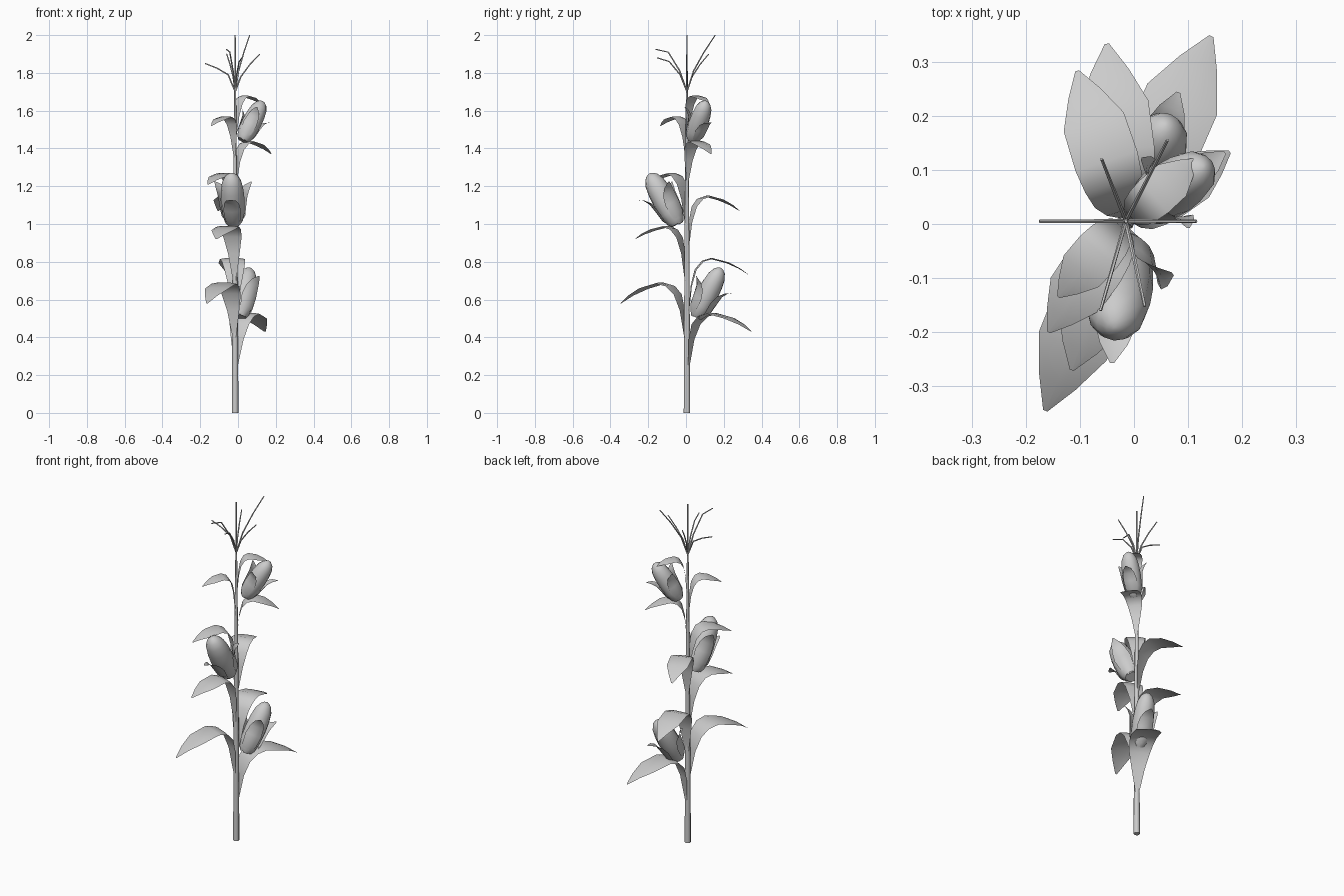
import bpy, math
from mathutils import Vector

if "Cube" in bpy.data.objects:
    bpy.data.objects.remove(bpy.data.objects["Cube"])

SX, SY = -0.015, 0.005          # stalk position


def make(name, verts, faces, angle=50):
    me = bpy.data.meshes.new(name)
    me.from_pydata([tuple(v) for v in verts], [], faces)
    me.update()
    ob = bpy.data.objects.new(name, me)
    bpy.context.collection.objects.link(ob)
    bpy.ops.object.select_all(action='DESELECT')
    ob.select_set(True)
    bpy.context.view_layer.objects.active = ob
    bpy.ops.object.shade_smooth_by_angle(angle=math.radians(angle))
    return ob


def frame(axis, hint):
    # two perpendicular directions, the first leaning towards the hint
    u = (hint - axis * hint.dot(axis)).normalized()
    return u, axis.cross(u)


def tube(name, pts, radii, sides, hint=Vector((1, 0, 0))):
    pts = [Vector(p) for p in pts]
    verts, faces, n = [], [], len(pts)
    for i, p in enumerate(pts):
        d = (pts[min(i + 1, n - 1)] - pts[max(i - 1, 0)]).normalized()
        u, v = frame(d, hint)
        for k in range(sides):
            a = 2 * math.pi * k / sides
            verts.append(p + (u * math.cos(a) + v * math.sin(a)) * radii[i])
    for i in range(n - 1):
        for k in range(sides):
            a, b = i * sides + k, i * sides + (k + 1) % sides
            faces.append((a, b, b + sides, a + sides))
    faces.append(tuple(reversed(range(sides))))
    faces.append(tuple(range((n - 1) * sides, n * sides)))
    return make(name, verts, faces)


def sheet(name, rows):
    c = len(rows[0])
    faces = [(i * c + j, i * c + j + 1, (i + 1) * c + j + 1, (i + 1) * c + j)
             for i in range(len(rows) - 1) for j in range(c - 1)]
    return make(name, [p for r in rows for p in r], faces, 80)


def leaf(name, z0, zpeak, tip, width):
    # arched blade: rises along the stalk, bends over and droops to the tip
    tx, ty, tz = tip
    d = Vector((tx - SX, ty - SY, 0))
    reach = d.length
    d.normalize()
    side = Vector((-d.y, d.x, 0))
    rise, drop = zpeak - z0, zpeak - tz
    prof = [(0.03, z0, 0.14), (0.07, z0 + .5 * rise, 0.5),
            (0.14, z0 + .8 * rise, 0.78), (0.25, z0 + .95 * rise, 0.92),
            (0.40, zpeak, 1.0), (0.66, zpeak - .25 * drop, 0.97),
            (0.85, zpeak - .6 * drop, 0.52), (1.0, tz, 0.06)]
    rows = []
    for r, z, w in prof:
        c = Vector((SX, SY, z)) + d * r * reach
        h = w * width / 2
        sag = Vector((0, 0, -0.08 * h))
        rows.append([c - side * h + sag, c - side * h * .5, c,
                     c + side * h * .5, c + side * h + sag])
    sheet(name, rows)


def cob(name, base, tip, fat):
    # ear of corn with three husk leaves around its base
    base, tip = Vector(base), Vector(tip)
    axis = tip - base
    L = axis.length
    s = L / 0.3
    axis.normalize()
    out = Vector((axis.x, axis.y, -0.2))
    prof = [(0, .034), (.02, .047), (.07, .058), (.14, .061), (.20, .058),
            (.25, .050), (.283, .034), (.298, .016), (.302, .004)]
    tube(name, [base + axis * a * s for a, r in prof],
         [r * s * fat for a, r in prof], 12, out)
    u, v = frame(axis, out)
    husk = [(-.005, .030, .5), (.05, .062, .7), (.11, .070, .72),
            (.16, .078, .52), (.192, .096, .27), (.212, .122, .03)]
    for i, deg in enumerate((0, 128, -128)):
        rows = []
        for a, r, half in husk:
            row = []
            for t in (-1, -.5, 0, .5, 1):
                g = math.radians(deg) + t * half
                row.append(base + axis * a * s +
                           (u * math.cos(g) + v * math.sin(g)) * r * s)
            rows.append(row)
        sheet(f"{name}_husk_{i + 1}", rows)


# stalk, tapering into the central tassel spike
tube("stalk", [(SX, SY, z) for z in (0, .5, 1.0, 1.4, 1.7, 2.0)],
     [.017, .015, .012, .008, .005, .003], 8)

# alternating leaves: base height, peak height, tip, width
LEAVES = [(.25, .53, (.143, .347, .43), .145),
          (.40, .69, (-.164, -.345, .58), .140),
          (.53, .82, (-.05, .333, .73), .134),
          (.70, .99, (-.115, -.27, .92), .130),
          (.88, 1.15, (-.105, .283, 1.07), .120),
          (1.00, 1.27, (-.158, -.20, 1.21), .112),
          (1.23, 1.44, (.177, .133, 1.37), .100),
          (1.36, 1.57, (-.14, -.135, 1.52), .090),
          (1.47, 1.68, (.115, .12, 1.64), .080)]
for i, args in enumerate(LEAVES):
    leaf(f"leaf_{i + 1}", *args)

# ears
cob("lower_ear", (.012, .055, .51), (.060, .184, .765), .98)
cob("middle_ear", (-.022, -.045, 1.0), (-.035, -.193, 1.265), 1.03)
cob("upper_ear", (.025, .035, 1.443), (.130, .106, 1.648), 1.05)

# tassel branches: two middle points and the tip, as offset fraction and height
TASSEL = [((-.175, .005), 1.79, 1.825, 1.85),
          ((.115, .005), 1.78, 1.845, 1.90),
          ((-.06, .12), 1.78, 1.845, 1.90),
          ((.062, .155), 1.81, 1.91, 2.0),
          ((-.062, -.16), 1.81, 1.91, 1.925),
          ((.02, -.152), 1.79, 1.86, 1.88)]
for i, ((x, y), za, zb, zc) in enumerate(TASSEL):
    pts = [(SX + (x - SX) * f, SY + (y - SY) * f, z)
           for f, z in ((0, 1.70), (.23, za), (.6, zb), (1, zc))]
    tube(f"tassel_branch_{i + 1}", pts, [.004, .004, .0035, .003], 5,
         Vector((.6, -.8, .1)))
